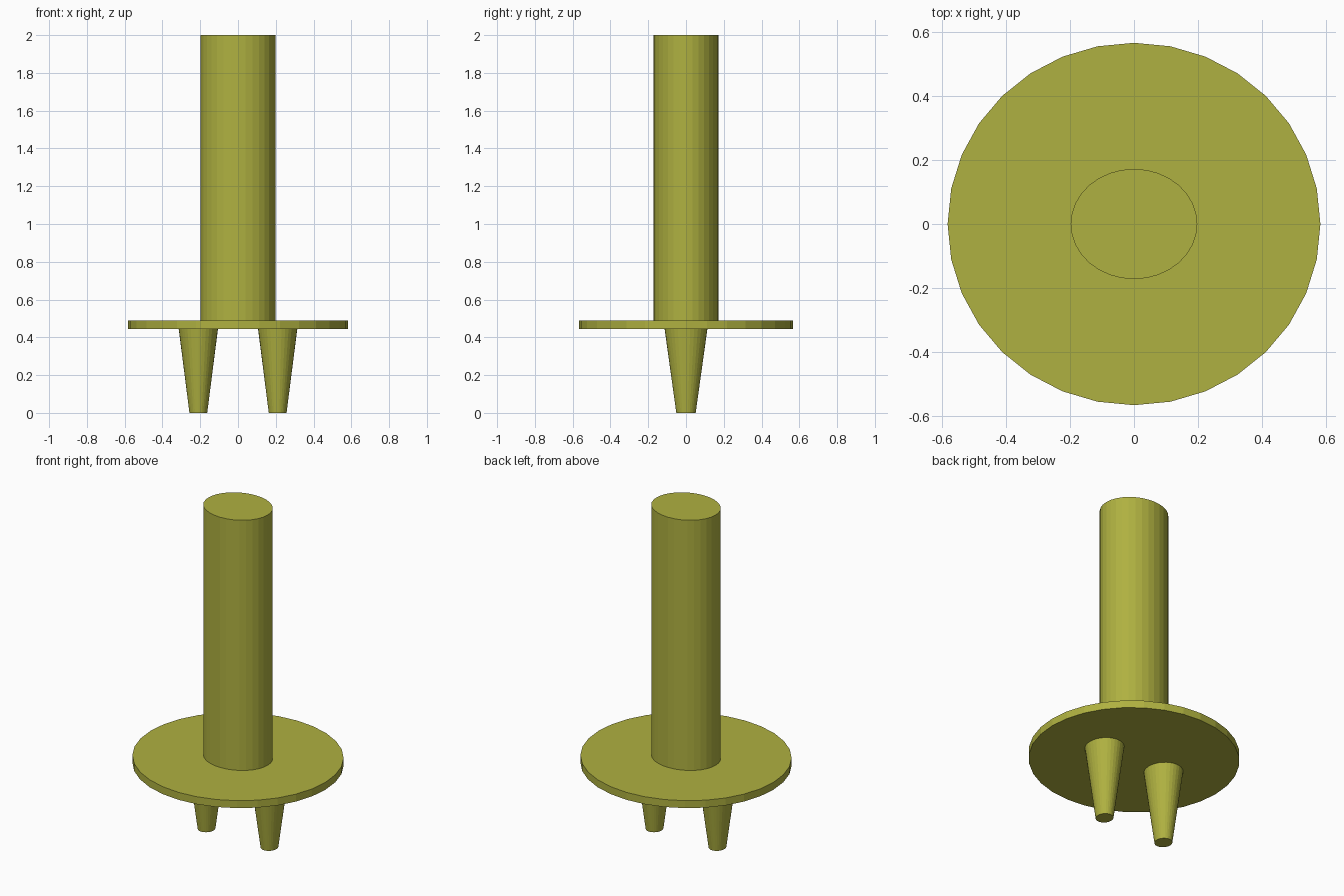
import bpy

cube = bpy.data.objects.get("Cube")
if cube:
    bpy.data.objects.remove(cube, do_unlink=True)

# Single olive colour
olive = bpy.data.materials.new("olive")
olive.use_nodes = True
colour = (0.43, 0.44, 0.052, 1)
olive.diffuse_color = colour
olive.node_tree.nodes["Principled BSDF"].inputs["Base Color"].default_value = colour


def tapered(name, x, z_low, z_high, r_low, r_high, y_scale):
    """Vertical 32-sided cone or cylinder with a slightly oval section."""
    bpy.ops.mesh.primitive_cone_add(
        vertices=32, radius1=r_low, radius2=r_high, depth=z_high - z_low,
        location=(x, 0, (z_low + z_high) / 2))
    ob = bpy.context.object
    ob.name = name
    ob.scale.y = y_scale
    bpy.ops.object.transform_apply(location=False, rotation=False, scale=True)
    ob.data.materials.append(olive)
    return ob


DISC_LOW, DISC_TOP = 0.445, 0.49

# Round flange and tall shaft
tapered("disc", 0, DISC_LOW, DISC_TOP, 0.583, 0.583, 0.972)
tapered("shaft", 0, DISC_TOP, 2.0, 0.198, 0.198, 0.87)

# Two tapered pegs under the flange
for side, sign in (("left", 1), ("right", -1)):
    tapered(side + "_peg", sign * 0.21, 0, DISC_LOW, 0.047, 0.104, 1.09)
